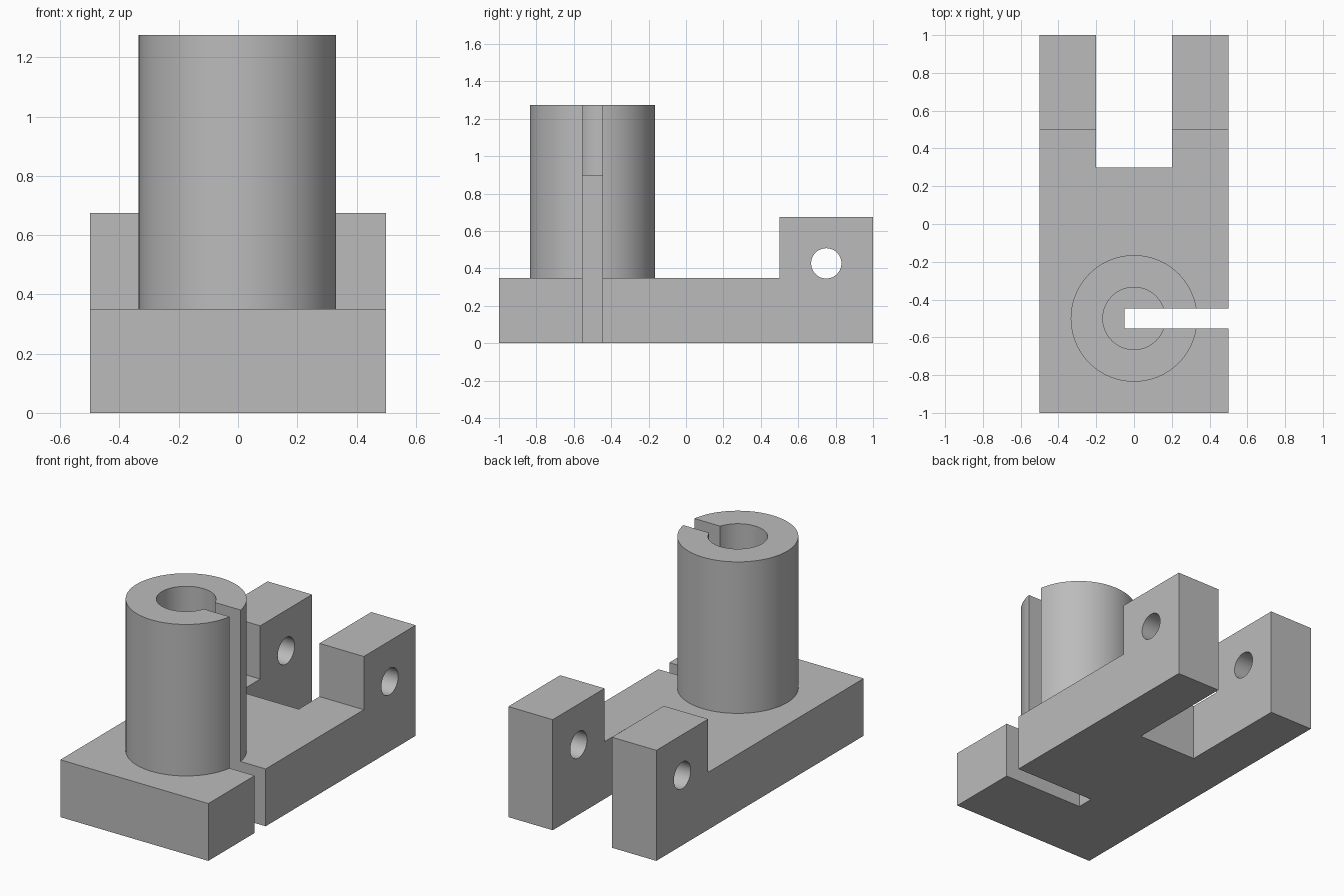
import bpy, bmesh, math
from mathutils import Matrix, Vector

cube = bpy.data.objects.get("Cube")
if cube:
    bpy.data.objects.remove(cube, do_unlink=True)

grey = bpy.data.materials.new("plain grey")
grey.use_nodes = True
COLOUR = (0.5, 0.5, 0.5, 1)
grey.diffuse_color = COLOUR
grey.node_tree.nodes["Principled BSDF"].inputs["Base Color"].default_value = COLOUR


def add_object(name, bm):
    bmesh.ops.recalc_face_normals(bm, faces=bm.faces)
    mesh = bpy.data.meshes.new(name)
    bm.to_mesh(mesh)
    bm.free()
    mesh.materials.append(grey)
    obj = bpy.data.objects.new(name, mesh)
    bpy.context.collection.objects.link(obj)
    return obj


def box(name, low, high):
    bm = bmesh.new()
    low, high = Vector(low), Vector(high)
    bmesh.ops.create_cube(bm, size=1)
    bmesh.ops.scale(bm, vec=high - low, verts=bm.verts)
    bmesh.ops.translate(bm, vec=(low + high) / 2, verts=bm.verts)
    return add_object(name, bm)


def cylinder(name, radius, length, centre, axis="Z", sides=96):
    bm = bmesh.new()
    turn = Matrix.Rotation(math.pi / 2, 4, "Y") if axis == "X" else Matrix()
    bmesh.ops.create_cone(bm, cap_ends=True, segments=sides, radius1=radius,
                          radius2=radius, depth=length,
                          matrix=Matrix.Translation(centre) @ turn)
    return add_object(name, bm)


def combine(target, tool, operation):
    tool.hide_render = True
    mod = target.modifiers.new(tool.name, "BOOLEAN")
    mod.operation = operation
    mod.solver = "EXACT"
    mod.object = tool
    bpy.context.view_layer.objects.active = target
    bpy.ops.object.modifier_apply(modifier=mod.name)
    bpy.data.objects.remove(tool, do_unlink=True)


HALF_WIDTH, BASE_TOP, EAR_TOP, POST_TOP = 0.5, 0.35, 0.675, 1.275
POST_Y, BORE_FLOOR = -0.5, 0.9

# Base plate with raised rear end: side profile extruded across the width
bm = bmesh.new()
profile = [(-1, 0), (1, 0), (1, EAR_TOP), (0.5, EAR_TOP), (0.5, BASE_TOP), (-1, BASE_TOP)]
side = bm.faces.new([bm.verts.new((-HALF_WIDTH, y, z)) for y, z in profile])
swept = bmesh.ops.extrude_face_region(bm, geom=[side])["geom"]
bmesh.ops.translate(bm, vec=(2 * HALF_WIDTH, 0, 0),
                    verts=[v for v in swept if isinstance(v, bmesh.types.BMVert)])
body = add_object("slotted_post_bracket", bm)

# Round post rooted in the base
root = BASE_TOP / 2
combine(body, cylinder("post", 0.335, POST_TOP - root,
                       (0, POST_Y, (POST_TOP + root) / 2)), "UNION")

# Blind bore in the post top
combine(body, cylinder("bore", 0.165, 2 * (POST_TOP - BORE_FLOOR),
                       (0, POST_Y, POST_TOP)), "DIFFERENCE")

# Clamp slot through post and base, open on the left
combine(body, box("clamp_slot", (-0.05, POST_Y - 0.053, -0.5), (1, POST_Y + 0.053, 2)),
        "DIFFERENCE")

# Fork gap between the rear ears
combine(body, box("fork_gap", (-0.2, 0.3, -0.5), (0.2, 1.5, 2)), "DIFFERENCE")

# Pin hole through both ears
combine(body, cylinder("pin_hole", 0.081, 2, (0, 0.75, 0.427), "X", 64), "DIFFERENCE")

# Smooth round walls, crisp edges
bpy.ops.object.select_all(action="DESELECT")
body.select_set(True)
bpy.context.view_layer.objects.active = body
bpy.ops.object.shade_smooth_by_angle(angle=math.radians(30))
